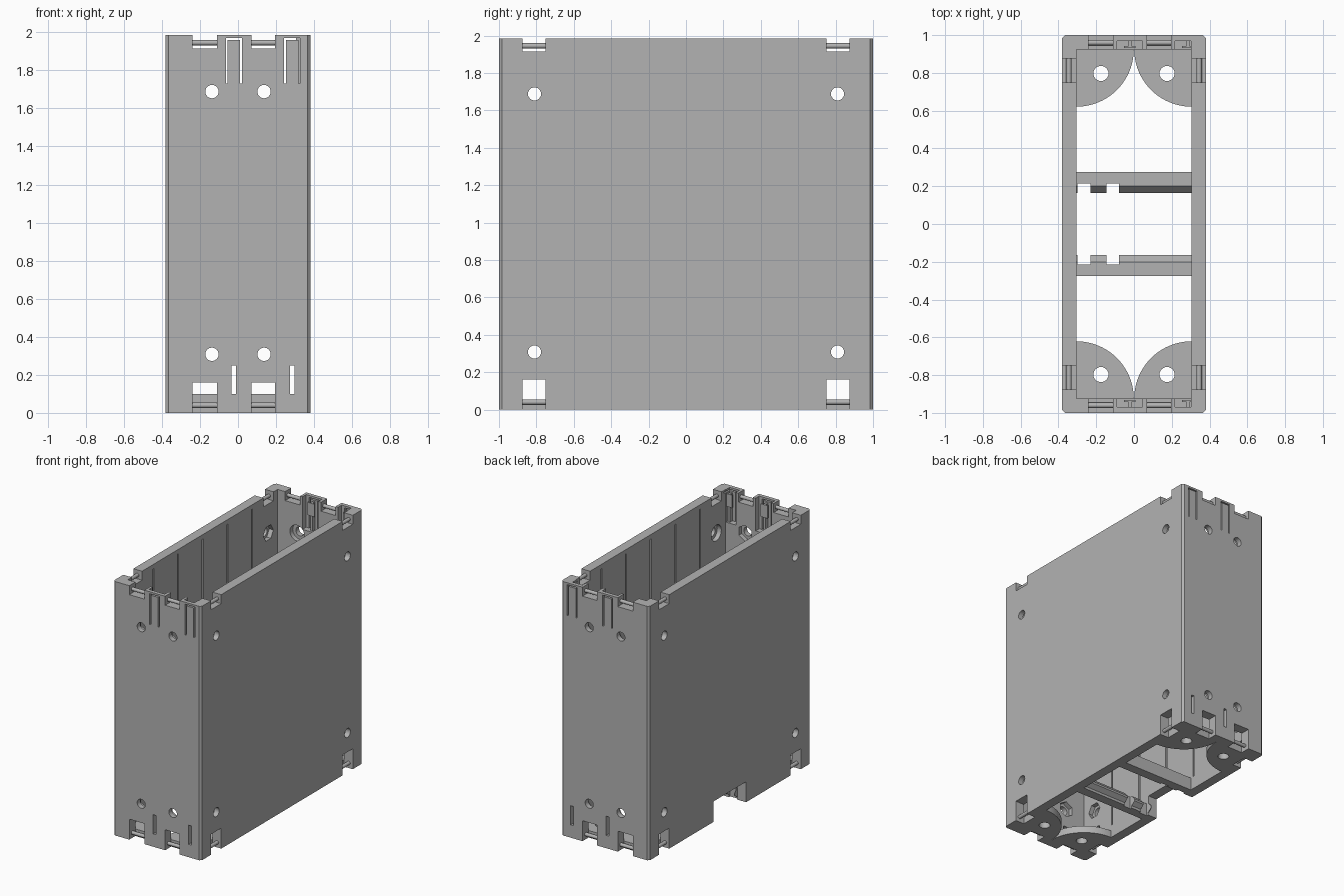
import bpy, bmesh, math
from mathutils import Matrix, Vector

cube = bpy.data.objects.get("Cube")
if cube:
    bpy.data.objects.remove(cube, do_unlink=True)

W, L, H, T = 0.38, 1.0, 1.985, 0.075      # half width, half length, height, wall
IX, IY = W - T, L - T                     # inner half sizes

grey = bpy.data.materials.new("plastic grey")
grey.use_nodes = True
grey.diffuse_color = (0.45, 0.45, 0.45, 1)
grey.node_tree.nodes["Principled BSDF"].inputs["Base Color"].default_value = grey.diffuse_color


def box(bm, x0, x1, y0, y1, z0, z1):
    m = Matrix.Translation(((x0 + x1) / 2, (y0 + y1) / 2, (z0 + z1) / 2))
    size = Matrix.Diagonal((abs(x1 - x0), abs(y1 - y0), abs(z1 - z0), 1))
    return bmesh.ops.create_cube(bm, size=1, matrix=m @ size)["verts"]


def rod(bm, centre, axis, radius, length, sides=24):
    turn = Vector((0, 0, 1)).rotation_difference(Vector(axis)).to_matrix().to_4x4()
    bmesh.ops.create_cone(bm, cap_ends=True, segments=sides, radius1=radius, radius2=radius,
                          depth=length, matrix=Matrix.Translation(centre) @ turn)


def prism(bm, points, direction):
    face = bm.faces.new([bm.verts.new(p) for p in points])
    out = bmesh.ops.extrude_face_region(bm, geom=[face])
    moved = [v for v in out["geom"] if isinstance(v, bmesh.types.BMVert)]
    bmesh.ops.translate(bm, verts=moved, vec=direction)
    bmesh.ops.recalc_face_normals(bm, faces=bm.faces)


def make(name, bm):
    mesh = bpy.data.meshes.new(name)
    bm.to_mesh(mesh)
    bm.free()
    mesh.materials.append(grey)
    ob = bpy.data.objects.new(name, mesh)
    bpy.context.collection.objects.link(ob)
    return ob


def cut(ob, bm):
    cutter = make("cutter", bm)
    cutter.hide_render = True
    mod = ob.modifiers.new("cut", "BOOLEAN")
    mod.operation, mod.solver, mod.object = "DIFFERENCE", "EXACT", cutter
    mod.use_self = True
    bpy.context.view_layer.objects.active = ob
    bpy.ops.object.modifier_apply(modifier=mod.name)
    bpy.data.objects.remove(cutter, do_unlink=True)


def smooth(ob):
    bpy.ops.object.select_all(action="DESELECT")
    ob.select_set(True)
    bpy.context.view_layer.objects.active = ob
    bpy.ops.object.shade_smooth_by_angle(angle=math.radians(30))


END_NOTCHES = [(-0.24, -0.11), (0.07, 0.195)]
SIDE_NOTCH = (0.75, 0.875)
TONGUES = [-0.022, 0.285]
HOLE_Z = (0.308, 1.688)

# Case walls: a tube with chamfered corners
bm = bmesh.new()
box(bm, -W, W, -L, L, 0, H)
upright = [e for e in bm.edges if abs(e.verts[0].co.z - e.verts[1].co.z) > 1]
bmesh.ops.bevel(bm, geom=upright, offset=0.015, segments=1, affect="EDGES")
case = make("case_walls", bm)
bm = bmesh.new()
box(bm, -IX, IX, -IY, IY, -0.1, H + 0.1)
cut(case, bm)

# Recesses on the inner faces: bolt seats, tongue pockets, guide grooves
bm = bmesh.new()
for z in HOLE_Z:
    for s in (-1, 1):
        for side, sides in ((-1, 6), (1, 24)):
            rod(bm, (s * 0.137, side * IY, z), (0, 1, 0), 0.062, 0.07, sides)
            rod(bm, (side * IX, s * 0.81, z), (1, 0, 0), 0.062, 0.07, sides)
for s in (-1, 1):
    for c in TONGUES:
        box(bm, c - 0.068, min(c + 0.068, IX - 0.003), s * (IY - 0.05), s * 0.97, 1.73, H + 0.1)
    for i in range(-2, 3):
        box(bm, s * (IX - 0.05), s * (IX + 0.012), i * 0.305 - 0.007, i * 0.305 + 0.007, 0.1, 1.95)
cut(case, bm)

# Openings right through the walls
bm = bmesh.new()
for s in (-1, 1):
    ys = (s * (IY - 0.02), s * (L + 0.05))
    xs = (s * (IX - 0.02), s * (W + 0.05))
    for z0, z1 in ((-0.1, 0.16), (1.915, H + 0.1)):
        for x0, x1 in END_NOTCHES:
            box(bm, x0, x1, *ys, z0, z1)
        for f in (-1, 1):
            box(bm, *xs, f * SIDE_NOTCH[0], f * SIDE_NOTCH[1], z0, z1)
    for c in TONGUES:
        box(bm, c - 0.012, c + 0.012, *ys, 0.1, 0.25)
        for e in (-1, 1):
            box(bm, c + e * 0.037 - 0.005, c + e * 0.037 + 0.005, *ys, 1.73, 1.96)
        box(bm, c - 0.042, c + 0.042, *ys, 1.96, 1.97)
    for z in HOLE_Z:
        for f in (-1, 1):
            rod(bm, (f * 0.137, s * IY, z), (0, 1, 0), 0.035, 0.3)
            rod(bm, (s * IX, f * 0.81, z), (1, 0, 0), 0.035, 0.3)
# Rail opening under one long wall
box(bm, -W - 0.05, -IX + 0.02, -0.2, 0.2, -0.1, 0.16)
cut(case, bm)
smooth(case)

# Hinge pins across the notches
bm = bmesh.new()
for z in (0.04, 1.945):
    for s in (-1, 1):
        for x0, x1 in END_NOTCHES:
            rod(bm, ((x0 + x1) / 2, s * 0.96, z), (1, 0, 0), 0.014, x1 - x0 + 0.01, 16)
        for f in (-1, 1):
            rod(bm, (s * 0.345, f * sum(SIDE_NOTCH) / 2, z), (0, 1, 0), 0.014, 0.135, 16)
smooth(make("hinge_pins", bm))

# T-shaped stiffeners behind the snap tongues
bm = bmesh.new()
for s in (-1, 1):
    for c in TONGUES:
        box(bm, c - 0.008, c + 0.008, s * 0.94, s * 0.972, 1.72, 1.95)
        box(bm, c - 0.03, min(c + 0.03, IX), s * 0.932, s * 0.942, 1.85, 1.95)
make("tongue_stiffeners", bm)

# Quarter-round corner plates with a screw hole each
bm = bmesh.new()
holes = bmesh.new()
for sx in (-1, 1):
    for sy in (-1, 1):
        corner = [(sx * IX, sy * IY, 0)]
        for i in range(25):
            a = math.pi / 2 * i / 24
            corner.append((sx * (IX - 0.304 * math.cos(a)), sy * (IY - 0.304 * math.sin(a)), 0))
        prism(bm, corner, (0, 0, 0.055))
        rod(holes, (sx * 0.175, sy * 0.797, 0.03), (0, 0, 1), 0.04, 0.3)
plates = make("corner_plates", bm)
cut(plates, holes)
smooth(plates)

# Two hooked cross bars that grip a mounting rail
bm = bmesh.new()
gaps = bmesh.new()
profile = [(0.275, 0), (0.275, 0.1), (0.2, 0.1), (0.165, 0.06), (0.165, 0.045), (0.2, 0.02), (0.2, 0)]
for s in (-1, 1):
    prism(bm, [(-IX, s * y, z) for y, z in profile], (2 * IX, 0, 0))
    for x0, x1 in ((-0.3, -0.23), (-0.145, -0.08)):
        box(gaps, x0, x1, s * 0.1, s * 0.215, -0.1, 0.2)
cut(make("rail_cross_bars", bm), gaps)
